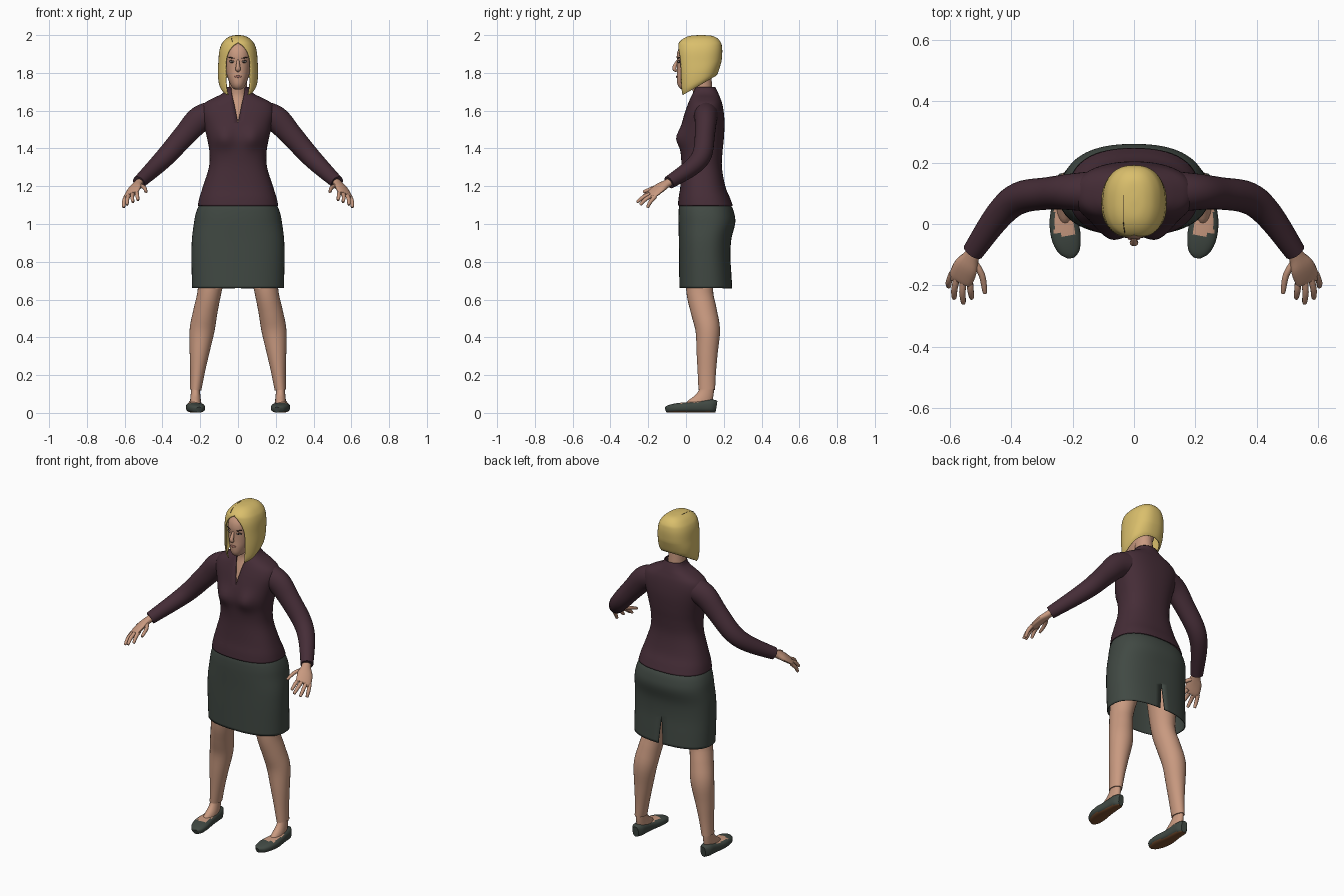
import bpy, bmesh, math
from mathutils import Vector


def material(name, rgb):
    m = bpy.data.materials.new(name)
    m.diffuse_color = (*rgb, 1)
    return m


PLUM = material("plum cloth", (0.060, 0.026, 0.038))
GREEN = material("dark grey green", (0.052, 0.066, 0.056))
BLOND = material("blond hair", (0.70, 0.52, 0.15))
SKIN = material("skin", (0.58, 0.32, 0.215))
SOLE = material("brown sole", (0.20, 0.08, 0.03))
LIPS = material("lips", (0.34, 0.14, 0.11))
DARK = material("dark brown", (0.03, 0.018, 0.014))
WHITE = material("eye white", (0.6, 0.55, 0.5))


def smooth_rows(rows, k):
    """Catmull-Rom interpolation between rows of numbers."""
    out = []
    for i in range(len(rows) - 1):
        a, b, c, d = rows[max(i - 1, 0)], rows[i], rows[i + 1], rows[min(i + 2, len(rows) - 1)]
        for s in range(k):
            t = s / k
            out.append([0.5 * (2 * q + (r - p) * t + (2 * p - 5 * q + 4 * r - w) * t * t
                               + (3 * q - p - 3 * r + w) * t ** 3) for p, q, r, w in zip(a, b, c, d)])
    return out + [list(rows[-1])]


def power(v, n):
    return math.copysign(abs(v) ** (2 / n), v)


def grid(bm, rings, cap_start, cap_end):
    vs = [[bm.verts.new(p) for p in ring] for ring in rings]
    for lo, hi in zip(vs, vs[1:]):
        for j in range(len(lo) - 1):
            bm.faces.new((lo[j], lo[j + 1], hi[j + 1], hi[j]))
    if cap_start:
        bm.faces.new(vs[0][-2::-1])
    if cap_end:
        bm.faces.new(vs[-1][:-1])
    bmesh.ops.remove_doubles(bm, verts=bm.verts, dist=1e-5)


def finish(name, bm, mats, mirror=False, thick=0, angle=40, recalc=True):
    if recalc:
        bmesh.ops.recalc_face_normals(bm, faces=bm.faces)
    me = bpy.data.meshes.new(name)
    bm.to_mesh(me)
    bm.free()
    for m in mats:
        me.materials.append(m)
    ob = bpy.data.objects.new(name, me)
    bpy.context.collection.objects.link(ob)
    bpy.ops.object.select_all(action='DESELECT')
    ob.select_set(True)
    bpy.context.view_layer.objects.active = ob
    bpy.ops.object.shade_smooth_by_angle(angle=math.radians(angle))
    if thick:
        s = ob.modifiers.new("thickness", 'SOLIDIFY')
        s.thickness, s.offset = thick, -1
    if mirror:
        m = ob.modifiers.new("mirror", 'MIRROR')
        m.use_mirror_merge = False
    return ob


def shell(bm, rows, n=40, e=2.4, back_gap=False, caps=(False, False), cx=0, k=4, tweak=None):
    """Stacked rings, bottom to top: z, half width, front y, back y, half width of the opening."""
    rings = []
    for z, rx, yf, yb, gap in smooth_rows(rows, k):
        g = math.asin(min(1, max(0, gap) / rx) ** (e / 2)) if gap > 1e-4 else 0
        ring = []
        for j in range(n + 1):
            th = g + (2 * math.pi - 2 * g) * j / n + (math.pi if back_gap else 0)
            p = Vector((cx + rx * power(math.sin(th), e),
                        (yf + yb) / 2 - (yb - yf) / 2 * power(math.cos(th), e), z))
            ring.append(tweak(p) if tweak else p)
        rings.append(ring)
    grid(bm, rings, *caps)


def tube(bm, rows, side=(1, 0, 0), n=20, e=2, k=4):
    """Closed tube through rows of x, y, z, half width along side, half depth."""
    rows = smooth_rows(rows, k)
    pts = [Vector(r[:3]) for r in rows]
    rings = []
    for i, r in enumerate(rows):
        t = (pts[min(i + 1, len(pts) - 1)] - pts[max(i - 1, 0)]).normalized()
        u = Vector(side)
        u = (u - t * u.dot(t)).normalized()
        v = t.cross(u)
        rings.append([pts[i] + u * r[3] * power(math.cos(a), e) + v * r[4] * power(math.sin(a), e)
                      for a in (2 * math.pi * j / n for j in range(n + 1))])
    grid(bm, rings, True, True)


# Jacket body with V neckline and bust
def bust(p):
    if p.y < 0.08:
        p.y -= 0.026 * math.exp(-((abs(p.x) - 0.075) / 0.05) ** 2 - ((p.z - 1.455) / 0.055) ** 2)
    return p


bm = bmesh.new()
shell(bm, [(1.097, .213, -.043, .248, 0), (1.14, .204, -.039, .232, 0), (1.20, .185, -.030, .208, 0),
           (1.30, .154, -.024, .190, 0), (1.38, .151, -.028, .193, 0), (1.45, .163, -.033, .200, 0),
           (1.53, .182, -.022, .204, 0), (1.59, .195, -.006, .200, .011), (1.635, .182, .010, .192, .020),
           (1.665, .135, .022, .182, .027), (1.685, .092, .030, .174, .032), (1.705, .068, .036, .165, .036),
           (1.725, .060, .042, .155, .038)], n=56, tweak=bust)
finish("jacket_body", bm, [PLUM], thick=.005, recalc=False)

# Sleeves
bm = bmesh.new()
tube(bm, [(.11, .105, 1.585, .070, .070), (.20, .105, 1.556, .060, .070), (.28, .100, 1.473, .053, .060),
          (.373, .085, 1.368, .052, .053), (.44, .030, 1.300, .046, .046), (.525, -.09, 1.220, .035, .035)],
     side=(0, 1, 0), n=28, k=5)
finish("sleeves", bm, [PLUM], mirror=True)

# Skirt with a slit at the back
bm = bmesh.new()
shell(bm, [(.66, .243, -.035, .245, .015), (.74, .245, -.036, .240, .008), (.83, .246, -.037, .235, 0),
           (.92, .244, -.038, .240, 0), (1.0, .234, -.040, .260, 0), (1.05, .225, -.040, .257, 0),
           (1.095, .208, -.036, .240, 0), (1.13, .18, -.02, .2, 0)], n=56, back_gap=True, caps=(False, True))
finish("skirt", bm, [GREEN], thick=.005, recalc=False)

# Legs, ending above the ankle
bm = bmesh.new()
tube(bm, [(.224, .110, .122, .030, .044), (.215, .110, .21, .038, .048), (.204, .112, .32, .052, .056),
          (.190, .115, .44, .066, .065), (.172, .094, .54, .064, .069), (.148, .072, .66, .064, .072),
          (.125, .09, .85, .085, .09), (.11, .1, 1.0, .09, .1)], n=28)
finish("legs", bm, [SKIN], mirror=True)

# Ankles and insteps
bm = bmesh.new()
shell(bm, [(.03, .030, -.01, .14, 0), (.06, .029, .005, .14, 0), (.09, .026, .045, .145, 0),
           (.12, .024, .068, .148, 0), (.15, .024, .075, .148, 0)],
      n=20, e=2, caps=(True, True), cx=.225, k=3)
finish("ankles", bm, [SKIN], mirror=True)

# Shoes: spine from heel to toe, with open instep and brown sole
bm = bmesh.new()
spine = [(.226, .160, .064, .018), (.228, .135, .070, .034), (.228, .09, .066, .038), (.229, .04, .058, .043),
         (.228, 0, .055, .048), (.220, -.05, .050, .047), (.210, -.09, .040, .034), (.207, -.107, .030, .014)]
tube(bm, [(x, y, top / 2 + .001, w, top / 2) for x, y, top, w in spine], n=32, e=2.7)
bm.normal_update()
bmesh.ops.recalc_face_normals(bm, faces=bm.faces)
for f in bm.faces:
    c = f.calc_center_median()
    if f.normal.z < -.8:
        f.material_index = 1
    elif f.normal.z > .6 and -.035 < c.y < .08 and abs(c.x - .228) < .032:
        f.material_index = 2
finish("shoes", bm, [GREEN, SOLE, SKIN], mirror=True)

# Hands: palm, four fingers and thumb
bm = bmesh.new()
across = (.85, .3, -.4)
tube(bm, [(.512, -.07, 1.232, .024, .020), (.530, -.105, 1.212, .027, .020), (.548, -.14, 1.19, .042, .019),
          (.566, -.18, 1.158, .043, .014), (.568, -.187, 1.153, .036, .008)], side=across, n=16)
fingers = [((.537, -.176, 1.170), (.534, -.212, 1.155), (.530, -.240, 1.128)),
           ((.557, -.180, 1.162), (.560, -.222, 1.145), (.557, -.256, 1.118)),
           ((.577, -.174, 1.154), (.586, -.212, 1.132), (.587, -.240, 1.104)),
           ((.594, -.162, 1.146), (.604, -.188, 1.118), (.605, -.203, 1.090)),
           ((.528, -.115, 1.206), (.497, -.165, 1.194), (.487, -.220, 1.172))]
for a, b, c in fingers:
    tip = tuple(q + (q - p) * .12 for p, q in zip(b, c))
    tube(bm, [(*a, .011, .011), (*b, .0105, .0105), (*c, .008, .008), (*tip, .003, .003)],
         side=across, n=10, k=3)
finish("hands", bm, [SKIN], mirror=True)

# Neck and upper chest
bm = bmesh.new()
shell(bm, [(1.50, .06, -.012, .12, 0), (1.56, .06, .0, .13, 0), (1.62, .06, .018, .14, 0),
           (1.67, .053, .035, .142, 0), (1.71, .048, .035, .138, 0), (1.80, .048, .02, .135, 0)],
      n=24, e=2, caps=(True, True))
finish("neck", bm, [SKIN])

# Head
bm = bmesh.new()
shell(bm, [(1.712, .016, -.022, .04, 0), (1.722, .030, -.036, .06, 0), (1.742, .042, -.046, .09, 0),
           (1.775, .055, -.049, .12, 0), (1.81, .064, -.047, .14, 0), (1.855, .070, -.047, .15, 0),
           (1.89, .071, -.049, .155, 0), (1.925, .066, -.040, .15, 0), (1.955, .05, -.015, .13, 0),
           (1.97, .02, .03, .09, 0)], n=36, e=2.2, caps=(True, True))
finish("head", bm, [SKIN])

# Nose
bm = bmesh.new()
tube(bm, [(0, -.040, 1.872, .006, .005), (0, -.050, 1.855, .008, .008), (0, -.061, 1.830, .012, .011),
          (0, -.060, 1.817, .014, .010), (0, -.048, 1.810, .008, .006)], n=14)
finish("nose", bm, [SKIN])


# Eyes, brows and lips as thin rounded plates
def plate(name, loc, size, mat, turn=0, roll=0, mirror=True):
    bm = bmesh.new()
    bmesh.ops.create_uvsphere(bm, u_segments=14, v_segments=8, radius=1)
    bmesh.ops.scale(bm, vec=size, verts=bm.verts)
    for ang, axis in ((roll, (0, 1, 0)), (turn, (0, 0, 1))):
        a, b = (0, 2) if axis[1] else (0, 1)
        c, s = math.cos(ang), math.sin(ang)
        for v in bm.verts:
            v.co[a], v.co[b] = c * v.co[a] - s * v.co[b], s * v.co[a] + c * v.co[b]
    bmesh.ops.translate(bm, vec=loc, verts=bm.verts)
    finish(name, bm, [mat], mirror=mirror)


plate("eye_lids", (.033, -.0375, 1.860), (.0165, .0040, .0075), DARK, turn=.38)
plate("eye_whites", (.034, -.0395, 1.859), (.0120, .0035, .0040), WHITE, turn=.38)
plate("irises", (.032, -.0415, 1.859), (.0045, .0030, .0042), DARK, turn=.38)
plate("brows", (.035, -.0385, 1.880), (.0190, .0040, .0028), DARK, turn=.40, roll=.18)
plate("lips", (0, -.0480, 1.780), (.0210, .0048, .0060), LIPS, mirror=False)


# Bobbed hair, longer towards the face
def slanted_hem(p):
    hem = 1.675 + max(0, min(1, (p.y + .03) / .19)) * .11
    if p.z < 1.86:
        p.z = 1.86 - (1.86 - p.z) * (1.86 - hem) / .18
    return p


bm = bmesh.new()
shell(bm, [(1.68, .090, -.030, .160, .054), (1.71, .102, -.036, .168, .060), (1.78, .107, -.042, .178, .065),
           (1.86, .104, -.046, .188, .064), (1.91, .100, -.047, .192, .050), (1.942, .092, -.043, .190, .026),
           (1.962, .081, -.036, .184, 0), (1.983, .061, -.012, .166, 0), (1.996, .035, .022, .138, 0),
           (2.0, .008, .07, .09, 0)], n=52, e=2.4, caps=(False, True), tweak=slanted_hem)
finish("hair", bm, [BLOND], thick=.006, recalc=False)

# Hair parting as a thin line along the crown
bm = bmesh.new()
tube(bm, [(-.030, -.030, 1.966, .0012, .002), (-.034, .0, 1.983, .0012, .002), (-.035, .05, 1.994, .0012, .002),
          (-.034, .10, 1.994, .0012, .002), (-.030, .14, 1.985, .0012, .002)], n=8)
finish("hair_parting", bm, [DARK])
